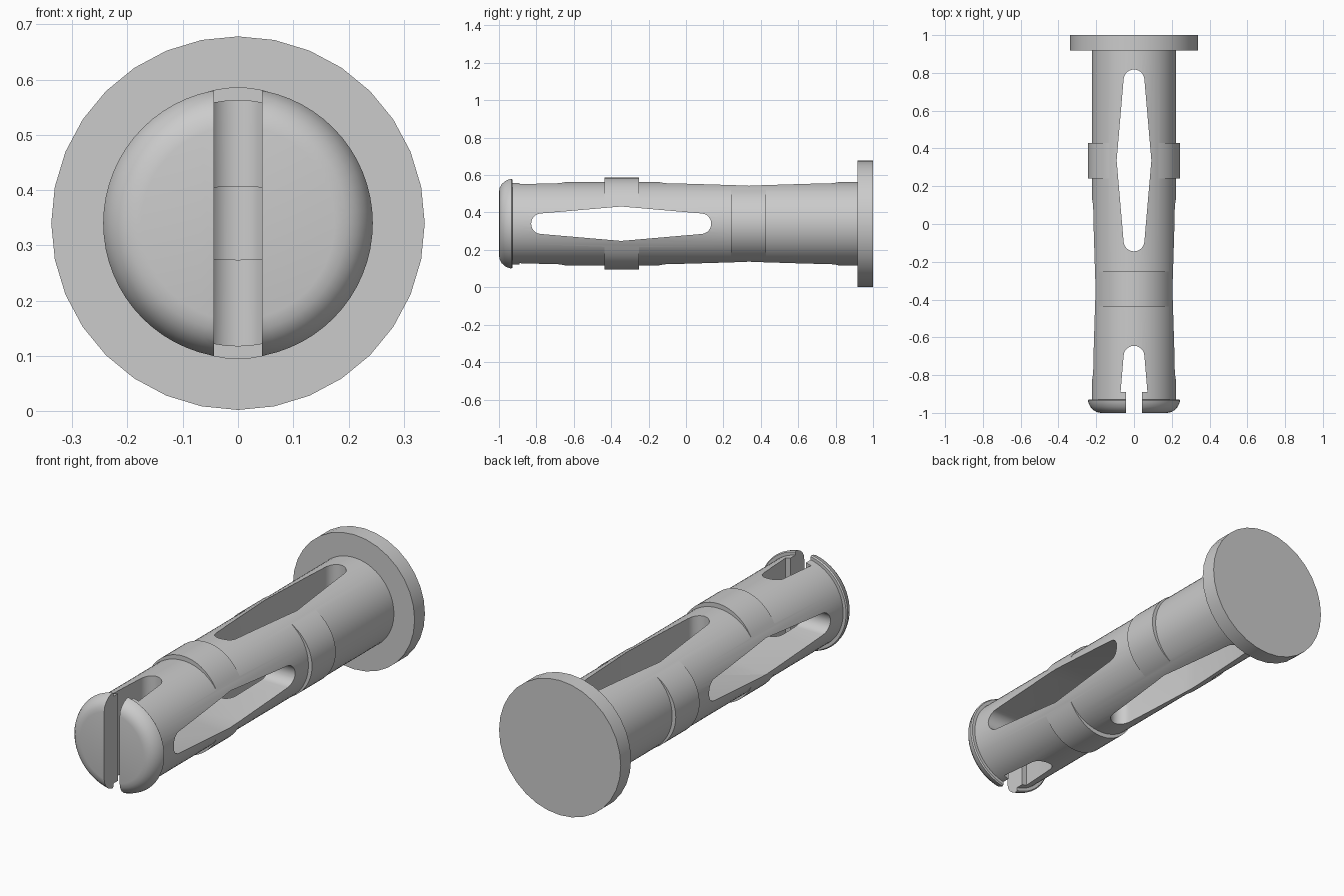
import bpy, bmesh, math
from mathutils import Matrix

if "Cube" in bpy.data.objects:
    bpy.data.objects.remove(bpy.data.objects["Cube"])

CZ = 0.34    # height of the pin axis
R = 0.223    # shaft radius

grey = bpy.data.materials.new("light_grey")
grey.diffuse_color = (0.6, 0.6, 0.6, 1)
grey.use_nodes = True
grey.node_tree.nodes["Principled BSDF"].inputs["Base Color"].default_value = grey.diffuse_color


def make(name, bm):
    bmesh.ops.remove_doubles(bm, verts=bm.verts, dist=1e-5)
    bmesh.ops.recalc_face_normals(bm, faces=bm.faces)
    me = bpy.data.meshes.new(name)
    bm.to_mesh(me)
    bm.free()
    ob = bpy.data.objects.new(name, me)
    bpy.context.collection.objects.link(ob)
    me.materials.append(grey)
    return ob


def lathe(name, profile, sides, sx=1.0, sz=1.0):
    """Turn (radius, y) points around the pin axis, optionally as an ellipse."""
    bm = bmesh.new()
    rings = []
    for r, y in profile:
        rings.append([bm.verts.new((r * sx * math.sin(2 * math.pi * i / sides), y,
                                    CZ + r * sz * math.cos(2 * math.pi * i / sides)))
                      for i in range(sides)])
    for a, b in zip(rings, rings[1:]):
        for i in range(sides):
            j = (i + 1) % sides
            bm.faces.new((a[i], a[j], b[j], b[i]))
    bm.faces.new(rings[0])
    bm.faces.new(rings[-1])
    return make(name, bm)


def prism(name, outline, sideways=False):
    """Extrude an (across, y) outline right through the shaft."""
    bm = bmesh.new()
    face = bm.faces.new([bm.verts.new((u, y, -0.5)) for u, y in outline])
    ext = bmesh.ops.extrude_face_region(bm, geom=[face])
    bmesh.ops.translate(bm, vec=(0, 0, 1),
                        verts=[v for v in ext["geom"] if isinstance(v, bmesh.types.BMVert)])
    if sideways:
        bm.transform(Matrix.Rotation(math.pi / 2, 4, 'Y'))
    bm.transform(Matrix.Translation((0, 0, CZ)))
    ob = make(name, bm)
    ob.hide_render = True
    return ob


def arc(r, y, a0, a1, n=12):
    return [(r * math.cos(math.radians(a0 + (a1 - a0) * i / n)),
             y + r * math.sin(math.radians(a0 + (a1 - a0) * i / n))) for i in range(n + 1)]


def long_slot(y0, y1, half, r=0.055):
    """Slot with round ends, widest in the middle."""
    mid = (y0 + y1) / 2
    return ([(half, mid)] + arc(r, y1 - r, 5, 175) +
            [(-half, mid)] + arc(r, y0 + r, 185, 355))


def combine(target, tool, op):
    mod = target.modifiers.new("cut", 'BOOLEAN')
    mod.operation = op
    mod.solver = 'EXACT'
    mod.object = tool
    bpy.context.view_layer.objects.active = target
    bpy.ops.object.modifier_apply(modifier=mod.name)
    bpy.data.objects.remove(tool, do_unlink=True)


# Shaft with rounded head
shaft = lathe("slotted_shaft", [
    (0.175, -1), (0.197, -0.996), (0.216, -0.985), (0.231, -0.968), (0.241, -0.947),
    (0.244, -0.934), (0.239, -0.928), (R, -0.928), (R, 0.95)], 64)

# Oval collars, one bulging up and down, one bulging sideways
combine(shaft, lathe("oval_collar", [(1, -0.437), (1, -0.252)], 64, 0.215, 0.246), 'UNION')
combine(shaft, lathe("oval_collar", [(1, 0.24), (1, 0.428)], 64, 0.243, 0.215), 'UNION')

# Crossed slots
combine(shaft, prism("upright_slot", long_slot(-0.145, 0.818, 0.092)), 'DIFFERENCE')
combine(shaft, prism("side_slot", long_slot(-0.828, 0.135, 0.092), True), 'DIFFERENCE')

# Split tip: narrow mouth opening into a tapered pocket
tip = ([(0.043, -1.1), (0.043, -0.89), (0.071, -0.89)] + arc(0.055, -0.7, 5, 175) +
       [(-0.071, -0.89), (-0.043, -0.89), (-0.043, -1.1)])
combine(shaft, prism("tip_slot", tip), 'DIFFERENCE')

# End flange
flange = lathe("end_flange", [(0.338, 0.918), (0.338, 1)], 32)

for ob in (shaft, flange):
    bpy.ops.object.select_all(action='DESELECT')
    ob.select_set(True)
    bpy.context.view_layer.objects.active = ob
    bpy.ops.object.shade_smooth_by_angle(angle=math.radians(30))
